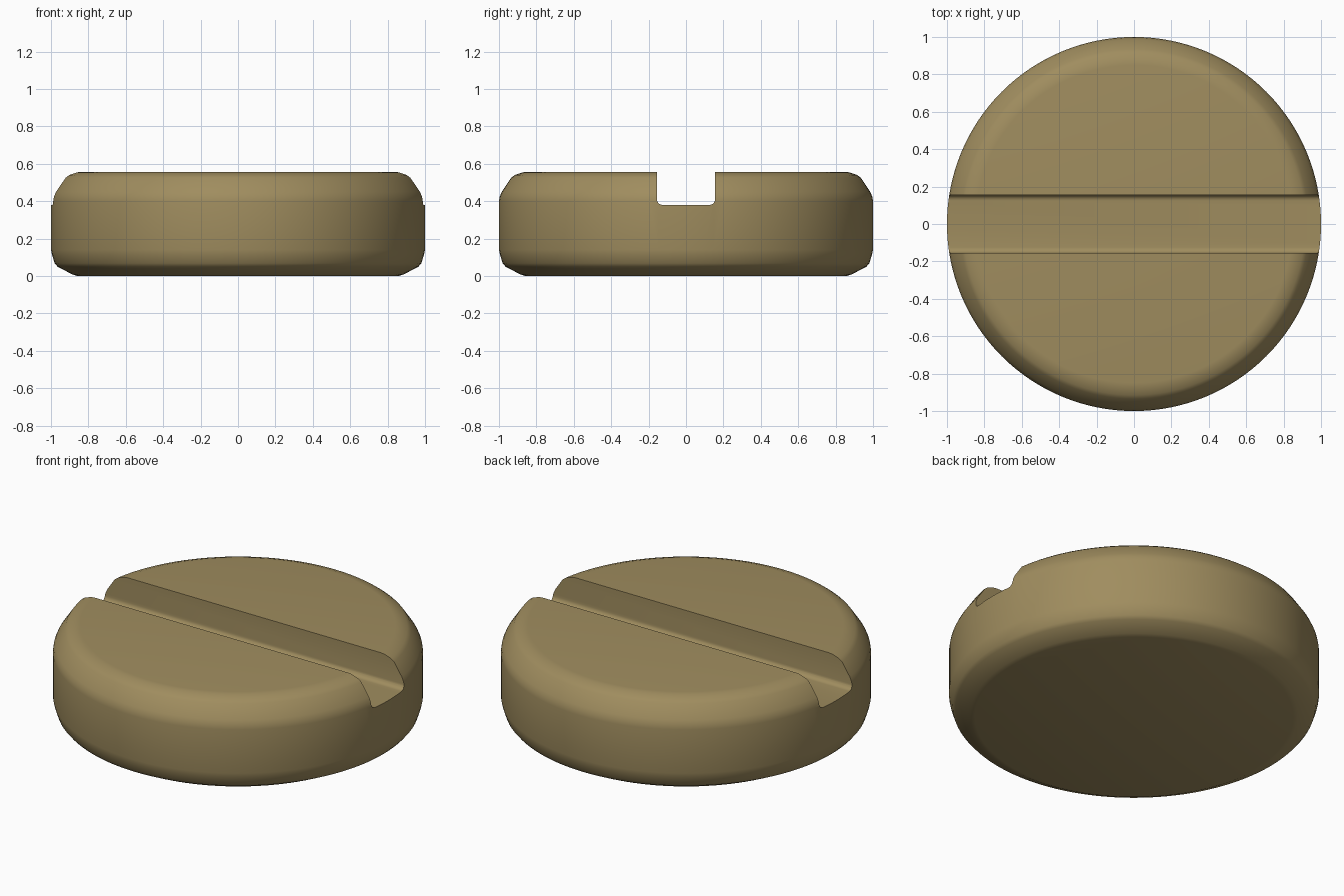
import bpy, bmesh, math

if "Cube" in bpy.data.objects:
    bpy.data.objects.remove(bpy.data.objects["Cube"])

brass = bpy.data.materials.new("dull brass")
brass.diffuse_color = (0.35, 0.266, 0.114, 1)
brass.use_nodes = True
brass.node_tree.nodes["Principled BSDF"].inputs["Base Color"].default_value = brass.diffuse_color


def make_object(name, bm):
    bmesh.ops.recalc_face_normals(bm, faces=bm.faces)
    mesh = bpy.data.meshes.new(name)
    bm.to_mesh(mesh)
    bm.free()
    mesh.materials.append(brass)
    obj = bpy.data.objects.new(name, mesh)
    bpy.context.collection.objects.link(obj)
    return obj


# Round head: radius/height profile with chamfered, softened rims, turned about z
profile = [(0.86, 0), (0.885, 0.008), (0.965, 0.05), (0.98, 0.068), (0.995, 0.115),
           (1, 0.14), (1, 0.40), (0.996, 0.425), (0.985, 0.45), (0.935, 0.525),
           (0.915, 0.54), (0.875, 0.554), (0.85, 0.557)]
SEG = 128
bm = bmesh.new()
rings = [[bm.verts.new((r * math.cos(2 * math.pi * i / SEG),
                        r * math.sin(2 * math.pi * i / SEG), z)) for i in range(SEG)]
         for r, z in profile]
for a, b in zip(rings, rings[1:]):
    for i in range(SEG):
        j = (i + 1) % SEG
        bm.faces.new((a[i], a[j], b[j], b[i]))
bm.faces.new(rings[0][::-1])
bm.faces.new(rings[-1])
head = make_object("slotted_head", bm)

# Slot cutter: U-shaped section with filleted floor corners, extruded along x
half, floor, fillet = 0.155, 0.38, 0.03
right = [(half - fillet + fillet * math.sin(t), floor + fillet - fillet * math.cos(t))
         for t in (math.pi / 2 * k / 5 for k in range(6))] + [(half, 0.8)]
section = right + [(-y, z) for y, z in reversed(right)]
bm = bmesh.new()
face = bm.faces.new([bm.verts.new((-1.2, y, z)) for y, z in section])
ext = bmesh.ops.extrude_face_region(bm, geom=[face])
bmesh.ops.translate(bm, vec=(2.4, 0, 0),
                    verts=[v for v in ext["geom"] if isinstance(v, bmesh.types.BMVert)])
cutter = make_object("slot_cutter", bm)
cutter.hide_render = True

# Cut the slot, then smooth the rims while keeping the slot edges sharp
cut = head.modifiers.new("slot", "BOOLEAN")
cut.operation = "DIFFERENCE"
cut.solver = "EXACT"
cut.object = cutter
bpy.context.view_layer.objects.active = head
head.select_set(True)
bpy.ops.object.modifier_apply(modifier=cut.name)
bpy.data.objects.remove(cutter)
bpy.ops.object.shade_smooth_by_angle(angle=math.radians(35))
